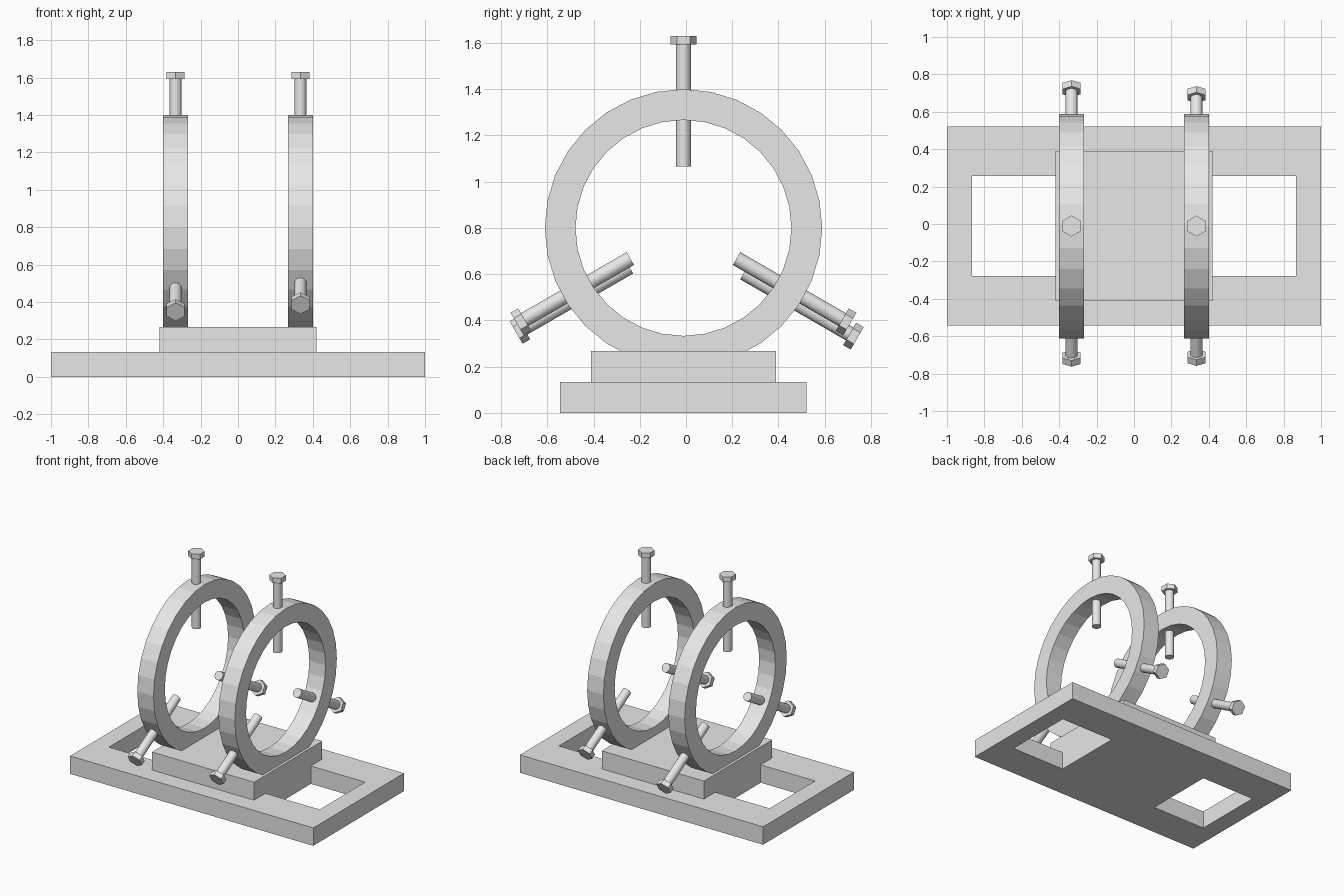
import bpy, bmesh, math
from mathutils import Matrix, Vector

if "Cube" in bpy.data.objects:
    bpy.data.objects.remove(bpy.data.objects["Cube"])

Y0 = -0.011          # centre line of the stand
RING_Z = 0.80        # height of ring centres

grey = bpy.data.materials.new("light_grey")
grey.diffuse_color = (0.8, 0.8, 0.8, 1)
grey.use_nodes = True
grey.node_tree.nodes["Principled BSDF"].inputs["Base Color"].default_value = grey.diffuse_color


def finish(name, bm):
    bmesh.ops.recalc_face_normals(bm, faces=bm.faces)
    me = bpy.data.meshes.new(name)
    bm.to_mesh(me)
    bm.free()
    me.materials.append(grey)
    ob = bpy.data.objects.new(name, me)
    bpy.context.collection.objects.link(ob)
    return ob


def extrude(bm, faces, vec):
    r = bmesh.ops.extrude_face_region(bm, geom=faces, use_keep_orig=True)
    verts = [g for g in r["geom"] if isinstance(g, bmesh.types.BMVert)]
    bmesh.ops.translate(bm, verts=verts, vec=vec)


# base plate with two rectangular windows, as a grid of cells with two left out
bm = bmesh.new()
xs = [-1, -0.867, -0.42, 0.42, 0.867, 1]
ys = [Y0 + y for y in (-0.533, -0.267, 0.267, 0.533)]
grid = [[bm.verts.new((x, y, 0)) for y in ys] for x in xs]
cells = []
for i in range(5):
    for j in range(3):
        if (i, j) not in ((1, 1), (3, 1)):
            cells.append(bm.faces.new((grid[i][j], grid[i + 1][j],
                                       grid[i + 1][j + 1], grid[i][j + 1])))
extrude(bm, cells, (0, 0, 0.133))
bmesh.ops.dissolve_limit(bm, angle_limit=0.01, verts=bm.verts, edges=bm.edges)
finish("base_plate", bm)

# raised block under the rings
bm = bmesh.new()
bmesh.ops.create_cube(bm, size=1, matrix=Matrix.Translation((0, Y0, 0.2))
                      @ Matrix.Diagonal((0.84, 0.8, 0.134, 1)))
finish("pedestal", bm)


# upright ring with a square section
def ring(name, x):
    bm = bmesh.new()
    n = 32
    loops = []
    for r, dx in ((0.6, -0.0667), (0.6, 0.0667), (0.467, 0.0667), (0.467, -0.0667)):
        loops.append([bm.verts.new((x + dx, Y0 + r * math.sin(2 * math.pi * k / n),
                                    RING_Z + r * math.cos(2 * math.pi * k / n)))
                      for k in range(n)])
    for a in range(4):
        p, q = loops[a], loops[(a + 1) % 4]
        for k in range(n):
            m = (k + 1) % n
            bm.faces.new((p[k], p[m], q[m], q[k]))
    finish(name, bm)


# hex bolt pointing at the ring centre, turned about x
def bolt(name, x, angle, shift):
    bm = bmesh.new()
    bmesh.ops.create_cone(bm, cap_ends=True, segments=24, radius1=0.032, radius2=0.032,
                          depth=0.53, matrix=Matrix.Translation((0, 0, 0.53)))
    bmesh.ops.create_cone(bm, cap_ends=True, segments=6, radius1=0.056, radius2=0.056,
                          depth=0.038, matrix=Matrix.Translation((0, 0, 0.812)))
    place = Matrix.Translation((x, Y0 + shift[0], RING_Z + shift[1]))
    bm.transform(place @ Matrix.Rotation(math.radians(angle), 4, 'X'))
    finish(name, bm)


# the left ring's lower bolts sit slightly lower than the right ring's
sides = {"left": (-0.334, (-0.004, -0.037), (0.032, -0.062)),
         "right": (0.334, (0, 0), (0, 0))}
for side, (x, front_shift, back_shift) in sides.items():
    ring(side + "_ring", x)
    bolt(side + "_top_bolt", x, 0, (0, 0))
    bolt(side + "_front_bolt", x, 120, front_shift)
    bolt(side + "_back_bolt", x, -120, back_shift)
